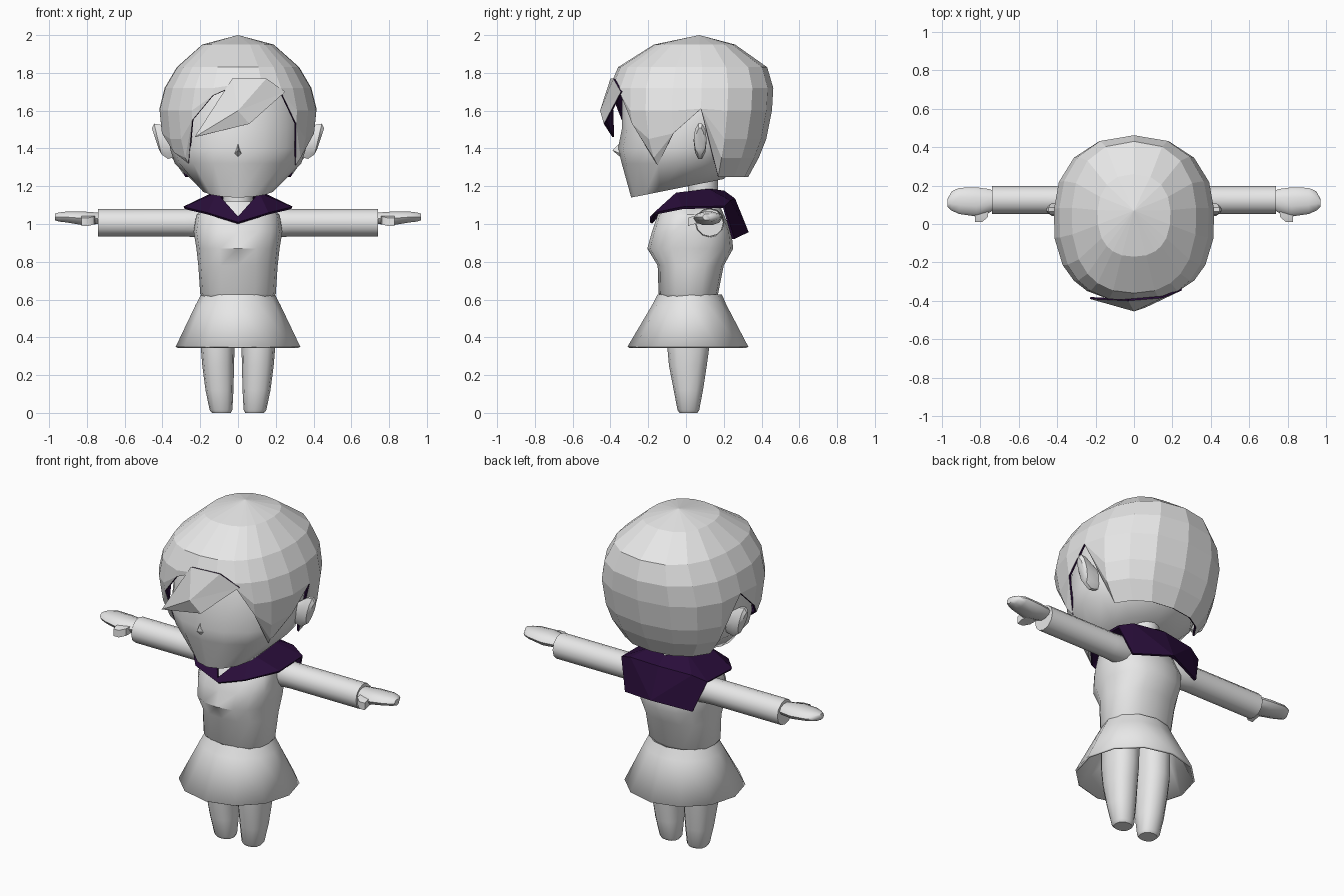
import bpy, bmesh, math
from math import sin, cos, radians
from mathutils import Vector

if "Cube" in bpy.data.objects:
    bpy.data.objects.remove(bpy.data.objects["Cube"])


def material(name, rgb):
    m = bpy.data.materials.new(name)
    m.use_nodes = True
    m.diffuse_color = (*rgb, 1)
    m.node_tree.nodes["Principled BSDF"].inputs["Base Color"].default_value = (*rgb, 1)
    return m


WHITE = material("plain white", (0.8, 0.8, 0.8))
PURPLE = material("dark purple", (0.022, 0.004, 0.042))


def finish(name, bm, mats=(WHITE,), smooth=40, recalc=True):
    bmesh.ops.remove_doubles(bm, verts=bm.verts, dist=0.0005)
    if recalc:
        bmesh.ops.recalc_face_normals(bm, faces=bm.faces)
    me = bpy.data.meshes.new(name)
    bm.to_mesh(me)
    bm.free()
    for m in mats:
        me.materials.append(m)
    ob = bpy.data.objects.new(name, me)
    bpy.context.collection.objects.link(ob)
    if smooth:
        bpy.ops.object.select_all(action='DESELECT')
        ob.select_set(True)
        bpy.context.view_layer.objects.active = ob
        bpy.ops.object.shade_smooth_by_angle(angle=radians(smooth))
    return ob


def loft(name, rings, caps=True, **kw):
    """Skin a list of equal-length closed rings."""
    bm = bmesh.new()
    rows = [[bm.verts.new(p) for p in r] for r in rings]
    n = len(rows[0])
    for a, b in zip(rows, rows[1:]):
        for i in range(n):
            j = (i + 1) % n
            bm.faces.new((a[i], a[j], b[j], b[i]))
    if caps:
        bm.faces.new(rows[0])
        bm.faces.new(rows[-1])
    return finish(name, bm, **kw)


def spow(v, e):
    return math.copysign(abs(v) ** e, v)


def level_ring(z, front, back, w, n=12, e=1.0, cx=0):
    """Horizontal rounded ring with its own front and back depth."""
    cy, ry = (front + back) / 2, (back - front) / 2
    return [(cx + w * spow(sin(t), e), cy - ry * spow(cos(t), e), z)
            for t in (2 * math.pi * i / n for i in range(n))]


def side_ring(x, y, z, ry, rz, n=12):
    return [(x, y + ry * cos(t), z + rz * sin(t))
            for t in (2 * math.pi * i / n for i in range(n))]


def thicken(ob, t, offset=-1, mat_offset=0):
    s = ob.modifiers.new("thickness", 'SOLIDIFY')
    s.thickness, s.offset = t, offset
    s.material_offset = s.material_offset_rim = mat_offset


# Torso
loft("torso", [level_ring(*r, n=16, e=0.85) for r in (
    (0.60, -.12, .15, .18), (0.63, -.145, .17, .20), (0.78, -.15, .20, .21),
    (0.87, -.205, .25, .22), (0.96, -.18, .24, .235), (1.05, -.15, .20, .22),
    (1.12, -.10, .17, .12))])

# Skirt, open underneath
skirt = loft("skirt", [level_ring(*r) for r in (
    (0.615, -.12, .16, .16), (0.627, -.15, .19, .195),
    (0.57, -.18, .215, .225), (0.35, -.31, .33, .33))], caps=False, smooth=45)
thicken(skirt, 0.012)

# Neck
loft("neck", [level_ring(z, .01, .17, .08) for z in (1.06, 1.28)])

# Limbs, ears and hands on both sides
for side, s in (("left", 1), ("right", -1)):
    loft(side + "_leg", [level_ring(z, f, b, w, e=0.85, cx=s * cx) for z, f, b, w, cx in (
        (0, -.035, .06, .05, .088), (.015, -.045, .07, .06, .09), (.12, -.065, .09, .074, .098),
        (.25, -.09, .11, .084, .105), (.36, -.10, .125, .09, .108), (.52, -.10, .13, .09, .108))])
    loft(side + "_arm", [side_ring(s * x, .125, 1.007, r, r) for x, r in (
        (.12, .06), (.20, .078), (.28, .073), (.74, .073))])
    loft(side + "_hand", [side_ring(s * x, y, z, ry, rz, 10) for x, y, z, ry, rz in (
        (.72, .125, 1.03, .045, .03), (.755, .12, 1.03, .062, .033), (.82, .115, 1.03, .076, .038),
        (.91, .12, 1.037, .068, .03), (.95, .12, 1.037, .05, .025), (.97, .11, 1.037, .022, .018))])
    loft(side + "_thumb", [[(s * (x + dx), y, z + dz) for dx, dz in (
        (-r, -.022), (r, -.022), (r, .02), (-r, .02))] for x, y, z, r in (
        (.79, .08, 1.025, .035), (.795, .035, 1.02, .033), (.81, .01, 1.012, .018))])
    loft(side + "_ear", [[(s * (x + .02 * sin(t)), .075 + ry * cos(t), z + rz * sin(t))
                          for t in (2 * math.pi * i / 10 for i in range(10))]
                         for x, z, ry, rz in ((.32, 1.42, .03, .06), (.39, 1.435, .034, .095),
                                              (.425, 1.45, .034, .085), (.437, 1.45, .022, .06))])

# Head with a slanted jaw
jaw = [(x, y, 1.14 + .2 * (y + .29)) for x, y, _ in level_ring(0, -.29, .2, .2, 16)]
loft("head", [jaw] + [level_ring(*r, n=16) for r in (
    (1.32, -.34, .29, .335), (1.40, -.36, .33, .36), (1.50, -.34, .36, .365),
    (1.65, -.34, .37, .35), (1.80, -.26, .32, .25))], smooth=50)

# Nose
bm = bmesh.new()
base = [bm.verts.new(p) for p in ((-.022, -.34, 1.37), (0, -.33, 1.34),
                                  (.022, -.34, 1.37), (0, -.34, 1.44))]
tip = bm.verts.new((0, -.39, 1.39))
for i in range(4):
    bm.faces.new((base[i], base[(i + 1) % 4], tip))
bm.faces.new(base)
finish("nose", bm, smooth=0)

# Hair shell: outline by height (z, front, back, half width)
OUTLINE = ((1.25, -.25, .33, .30), (1.35, -.33, .385, .375), (1.45, -.375, .425, .405),
           (1.60, -.405, .455, .42), (1.72, -.405, .462, .39), (1.83, -.36, .43, .325),
           (1.95, -.17, .26, .19), (2.0, .07, .07, 0))


def hair_point(deg, z):
    for a, b in zip(OUTLINE, OUTLINE[1:]):
        if z <= b[0]:
            break
    k = (z - a[0]) / (b[0] - a[0])
    f, bk, w = (a[i] + k * (b[i] - a[i]) for i in (1, 2, 3))
    t = radians(deg)
    return w * spow(sin(t), .85), (f + bk) / 2 - (bk - f) / 2 * spow(cos(t), .85), z


# Hem height by angle from the front: locks, ear gaps and nape
LEFT = {16: 1.73, 32: 1.69, 45: 1.53, 60: 1.31, 80: 1.48, 95: 1.61,
        113: 1.25, 135: 1.25, 157: 1.25, 180: 1.25}
RIGHT = dict(LEFT) | {16: 1.68, 32: 1.55, 45: 1.32, 60: 1.38}
hems = [(0, 1.74)] + list(LEFT.items()) + [(360 - a, h) for a, h in reversed(RIGHT.items()) if a < 180]
levels = [o[0] for o in reversed(OUTLINE)]
bm = bmesh.new()
cols = [[bm.verts.new(hair_point(a, max(z, hem))) for z in levels] for a, hem in hems]
for i, c in enumerate(cols):
    d = cols[(i + 1) % len(cols)]
    for k in range(len(levels) - 1):
        bm.faces.new((c[k], c[k + 1], d[k + 1], d[k]))
bmesh.ops.dissolve_degenerate(bm, dist=0.0005, edges=bm.edges)
hair = finish("hair", bm, (WHITE, PURPLE), smooth=0)
thicken(hair, 0.012, mat_offset=1)


def sheet(name, pts, faces, mats, mirror=False):
    """Sheet of named points; faces are strings of point letters."""
    bm = bmesh.new()
    for s in ((1, -1) if mirror else (1,)):
        v = {k: bm.verts.new((s * x, y, z)) for k, (x, y, z) in pts.items()}
        for f in faces.split():
            loop = [v[c] for c in f]
            bm.faces.new(loop if s > 0 else loop[::-1])
    return finish(name, bm, mats, smooth=0, recalc=False)


# Swept fringe
fringe = sheet("fringe", dict(
    a=(-.03, -.40, 1.77), b=(.25, -.345, 1.70), c=(0, -.455, 1.60),
    d=(-.23, -.39, 1.46), e=(.06, -.435, 1.53), f=(.15, -.385, 1.77)),
    "adc acf cde ceb cbf", (WHITE, PURPLE))
thicken(fringe, 0.01, mat_offset=1)

# Sailor collar
collar = sheet("collar", dict(
    a=(0, -.185, 1.035), b=(.11, -.05, 1.16), c=(.09, .12, 1.18), d=(0, .20, 1.17),
    e=(0, -.185, 1.005), f=(.16, -.165, 1.055), g=(.285, -.02, 1.085), h=(.28, .20, 1.09),
    i=(.20, .23, 1.12), j=(0, .255, 1.13), k=(.22, .25, .92), l=(0, .325, .955)),
    "aefb bfg bghc chi cijd hki ikl ilj", (PURPLE,), mirror=True)
thicken(collar, 0.014, offset=0)
